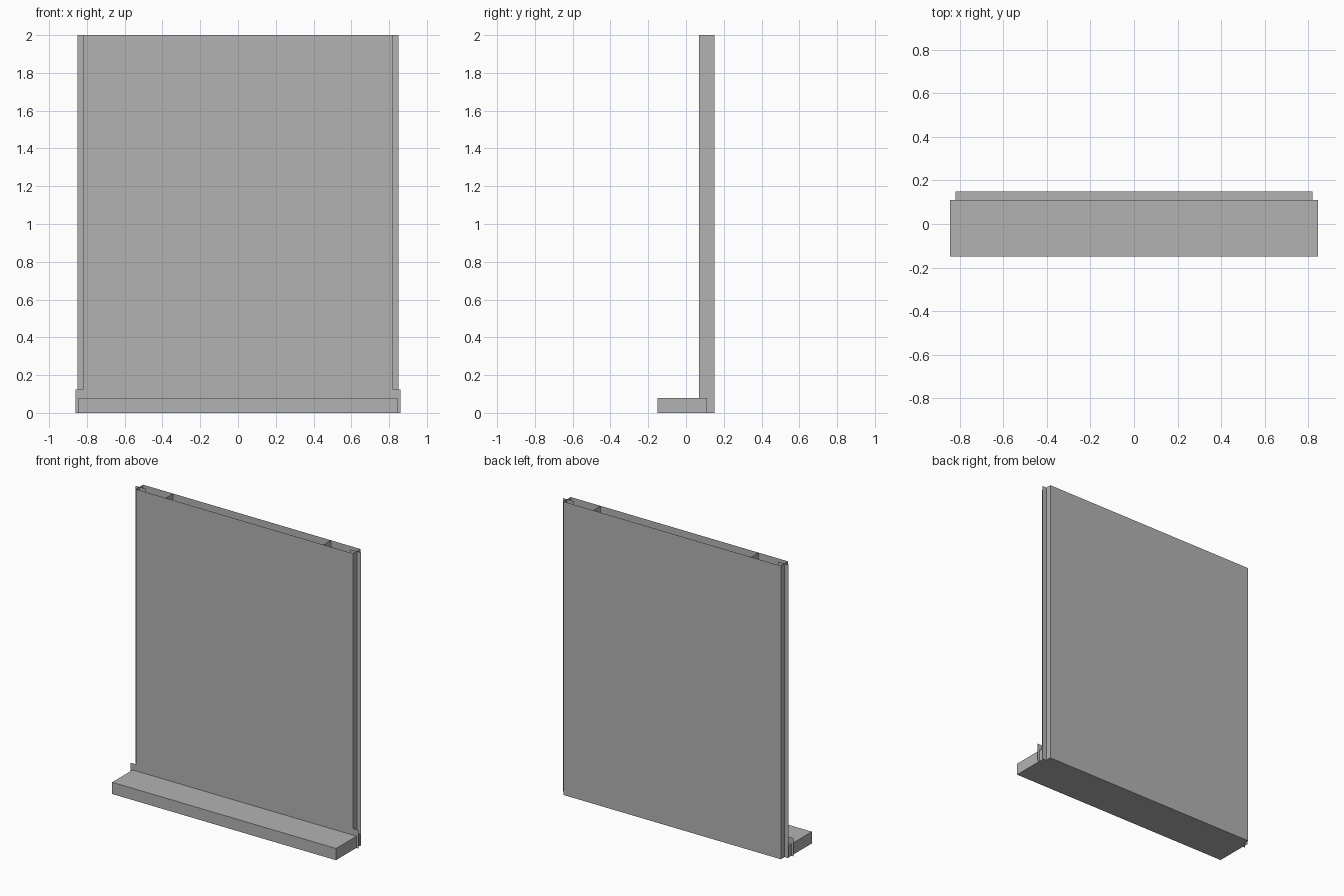
import bpy, bmesh

if "Cube" in bpy.data.objects:
    bpy.data.objects.remove(bpy.data.objects["Cube"])

grey = bpy.data.materials.new("neutral_grey")
grey.diffuse_color = (0.45, 0.45, 0.45, 1)
grey.use_nodes = True
grey.node_tree.nodes["Principled BSDF"].inputs["Base Color"].default_value = grey.diffuse_color


def box(name, lo, hi, open_ends=False):
    """Box between two corners; open_ends removes the top and bottom faces."""
    bm = bmesh.new()
    bmesh.ops.create_cube(bm, size=1)
    for v in bm.verts:
        v.co = [lo[i] if v.co[i] < 0 else hi[i] for i in range(3)]
    bm.normal_update()
    if open_ends:
        ends = [f for f in bm.faces if abs(f.normal.z) > 0.5]
        bmesh.ops.delete(bm, geom=ends, context='FACES_ONLY')
    return finish(name, bm)


def sheet(name, points):
    """Single thin sheet through four points."""
    bm = bmesh.new()
    bm.faces.new([bm.verts.new(p) for p in points])
    return finish(name, bm)


def finish(name, bm):
    me = bpy.data.meshes.new(name)
    bm.to_mesh(me)
    bm.free()
    me.materials.append(grey)
    ob = bpy.data.objects.new(name, me)
    bpy.context.collection.objects.link(ob)
    return ob


def upright(name, x0, x1, y, z0, z1):
    """Sheet facing the front."""
    return sheet(name, [(x0, y, z0), (x1, y, z0), (x1, y, z1), (x0, y, z1)])


FRONT, MID, BACK = 0.07, 0.11, 0.15
W, H = 0.82, 2.0

# Hollow wall panel, open at the top
box("wall_panel", (-W, FRONT, 0), (W, BACK, H), open_ends=True)
sheet("panel_bottom", [(-W, MID, 0), (-W, BACK, 0), (W, BACK, 0), (W, MID, 0)])

# Base shelf running through the front of the panel
box("base_shelf", (-0.844, -0.15, 0), (0.844, MID, 0.08))

for side, s in (("left", -1), ("right", 1)):
    # Inner stiffening rib
    x = 0.595 * s
    sheet(side + "_rib", [(x, FRONT, 0), (x, BACK, 0), (x, BACK, H), (x, FRONT, H)])
    # Thin joining fin along the edge of the panel
    xs = sorted((0.77 * s, 0.85 * s))
    upright(side + "_edge_fin", xs[0], xs[1], MID, 0, H)
    # Small plate at the foot of the panel
    xs = sorted((W * s, 0.86 * s))
    upright(side + "_foot_plate", xs[0], xs[1], FRONT, 0, 0.125)
